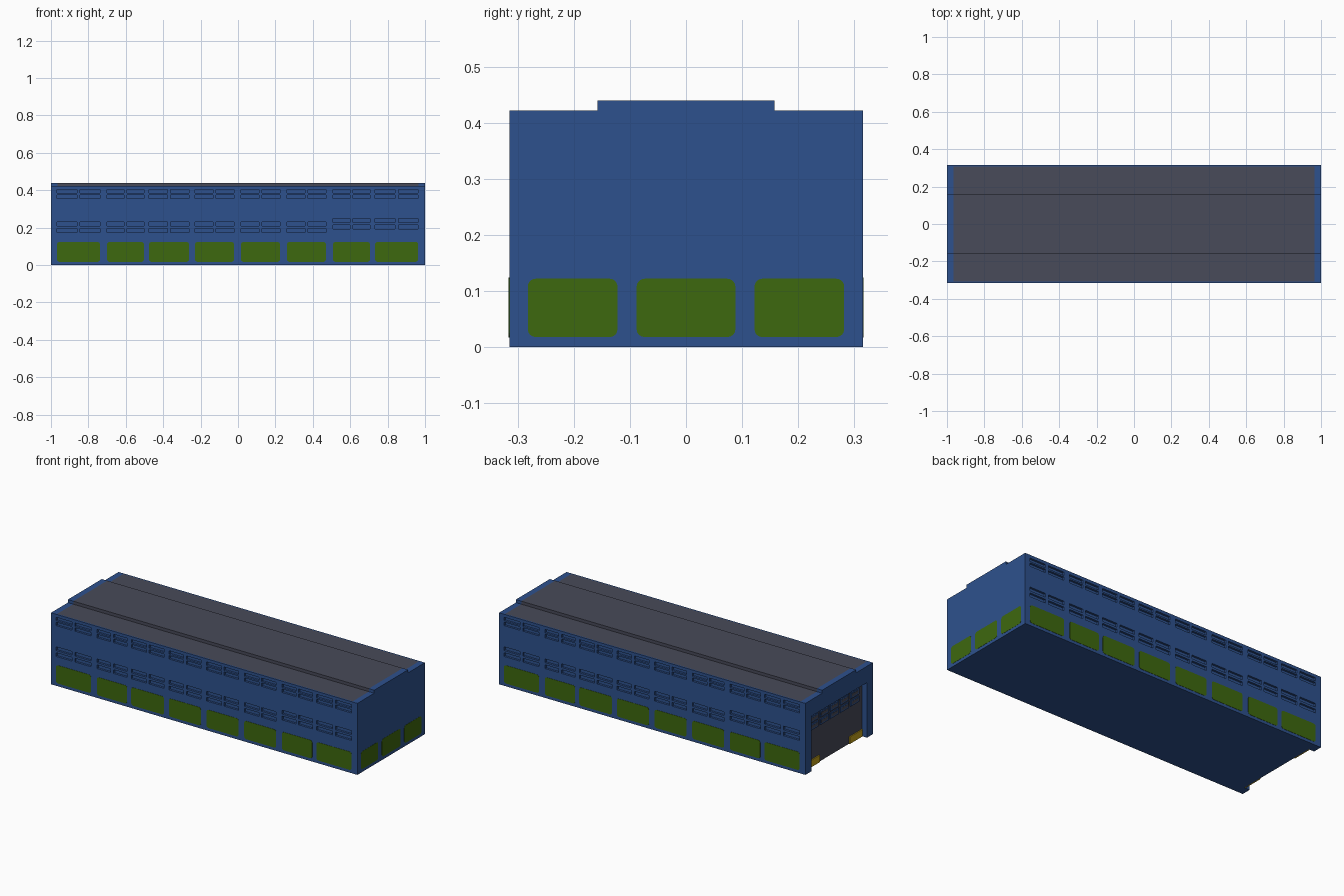
import bpy, bmesh, math
from mathutils import Vector, Matrix

if "Cube" in bpy.data.objects:
    bpy.data.objects.remove(bpy.data.objects["Cube"], do_unlink=True)


def material(name, rgb):
    m = bpy.data.materials.new(name)
    m.use_nodes = True
    m.diffuse_color = (*rgb, 1)
    m.node_tree.nodes["Principled BSDF"].inputs["Base Color"].default_value = (*rgb, 1)
    return m


BLUE = material("wall blue", (0.027, 0.083, 0.268))
GREY = material("roof grey", (0.065, 0.069, 0.100))
GREEN = material("panel green", (0.048, 0.138, 0.0045))
YELLOW = material("buffer yellow", (0.55, 0.36, 0.01))

HX, HY = 1.0, 0.315            # half length and half width
EAVE, RIDGE, STEP = 0.422, 0.44, 0.158
DOOR_Y, DOOR_Z, DOOR_X = 0.26, 0.325, -0.962


def finish(name, bm, *mats):
    bmesh.ops.recalc_face_normals(bm, faces=bm.faces)
    me = bpy.data.meshes.new(name)
    bm.to_mesh(me)
    bm.free()
    for m in mats:
        me.materials.append(m)
    ob = bpy.data.objects.new(name, me)
    bpy.context.collection.objects.link(ob)
    return ob


def add_box(bm, x0, x1, y0, y1, z0, z1):
    mat = Matrix.Translation(((x0 + x1) / 2, (y0 + y1) / 2, (z0 + z1) / 2)) @ \
        Matrix.Diagonal((x1 - x0, y1 - y0, z1 - z0, 1))
    bmesh.ops.create_cube(bm, size=1, matrix=mat)


def add_rounded_plate(bm, u0, u1, v0, v1, place, r=0.014, thick=0.0015):
    """Rounded rectangle in (u, v); place maps (u, v, height off the wall) to space."""
    pts = []
    for cu, cv, start in ((u1 - r, v1 - r, 0), (u0 + r, v1 - r, 90),
                          (u0 + r, v0 + r, 180), (u1 - r, v0 + r, 270)):
        for k in range(5):
            a = math.radians(start + k * 22.5)
            pts.append((cu + r * math.cos(a), cv + r * math.sin(a)))
    base = [bm.verts.new(place(u, v, 0)) for u, v in pts]
    top = [bm.verts.new(place(u, v, thick)) for u, v in pts]
    bm.faces.new(top)
    bm.faces.new(base[::-1])
    for i in range(len(pts)):
        j = (i + 1) % len(pts)
        bm.faces.new((base[i], base[j], top[j], top[i]))


# Hall body: stepped cross-section swept along x, roof faces grey between the ends
half = [(HY, 0), (HY, EAVE), (HY - 0.008, EAVE), (STEP, EAVE), (STEP, RIDGE)]
profile = half + [(-y, z) for y, z in reversed(half)]
bm = bmesh.new()
rings = [[bm.verts.new((x, y, z)) for y, z in profile] for x in (-HX, -0.965, 0.965, HX)]
n = len(profile)
for a, b in zip(rings, rings[1:]):
    for i in range(n):
        j = (i + 1) % n
        bm.faces.new((a[i], a[j], b[j], b[i]))
bm.faces.new(rings[0])
bm.faces.new(rings[-1])
for f in bm.faces:
    c = f.calc_center_median()
    if c.z > EAVE - 0.001 and abs(c.x) < 0.9 and abs(c.y) < HY - 0.006:
        f.material_index = 1
body = finish("hall_body", bm, BLUE, GREY)

# Bays along the long side: each holds one panel and two columns of windows
bays = [(-0.968, -0.738), (-0.70, -0.503), (-0.476, -0.262), (-0.23, -0.021),
        (0.016, 0.225), (0.262, 0.47), (0.508, 0.706), (0.733, 0.963)]

# Window slots and the door opening are cut out of the body
bm = bmesh.new()
for side in (1, -1):           # the back is the front turned half round
    for k, (a, b) in enumerate(bays):
        mid = (a + b) / 2
        lift = 0.02 if k >= 6 else 0
        for x0, x1 in ((a, mid - 0.009), (mid + 0.009, b)):
            for z0, z1 in ((0.355, 0.375), (0.384, 0.404),
                           (0.173 + lift, 0.195 + lift), (0.208 + lift, 0.23 + lift)):
                xs = sorted((side * x0, side * x1))
                ys = sorted((-side * (HY + 0.02), -side * (HY - 0.012)))
                add_box(bm, *xs, *ys, z0, z1)
add_box(bm, -1.1, DOOR_X, -DOOR_Y, DOOR_Y, -0.1, DOOR_Z)
cutter = finish("opening_cutter", bm, BLUE, GREY)
cutter.hide_render = True
mod = body.modifiers.new("openings", "BOOLEAN")
mod.operation, mod.solver, mod.object = "DIFFERENCE", "EXACT", cutter
bpy.context.view_layer.objects.active = body
bpy.ops.object.modifier_apply(modifier=mod.name)
bpy.data.objects.remove(cutter, do_unlink=True)

# Green panels on both long sides
for name, s in (("front_panels", 1), ("back_panels", -1)):
    bm = bmesh.new()
    for a, b in bays:
        add_rounded_plate(bm, a, b, 0.017, 0.124,
                          lambda u, v, h: Vector((s * u, -s * (HY + h), v)))
    finish(name, bm, GREEN)

# Green panels on the closed end
bm = bmesh.new()
for a, b in ((-0.282, -0.122), (-0.088, 0.088), (0.122, 0.282)):
    add_rounded_plate(bm, a, b, 0.018, 0.122, lambda u, v, h: Vector((HX - 0.0005 + h, u, v)))
finish("end_panels", bm, GREEN)

# Door leaf set back in the open end
bm = bmesh.new()
add_box(bm, DOOR_X - 0.004, DOOR_X + 0.002, -DOOR_Y, DOOR_Y, 0.001, DOOR_Z)
finish("door_leaf", bm, GREY)

# Blue window frames in the upper part of the door, with dark panes
frames, panes = bmesh.new(), bmesh.new()
X = DOOR_X - 0.004
for col in range(5):
    y = -0.19 + col * 0.095
    for z in (0.235, 0.28):
        add_box(frames, X - 0.005, X, y - 0.04, y + 0.04, z - 0.018, z + 0.018)
        add_box(panes, X - 0.006, X, y - 0.031, y + 0.031, z - 0.009, z + 0.009)
finish("door_window_frames", frames, BLUE)
finish("door_window_panes", panes, GREY)

# Yellow buffers at the foot of the door
bm = bmesh.new()
for s in (1, -1):
    ys = sorted((s * 0.14, s * DOOR_Y))
    add_box(bm, X - 0.006, X, *ys, 0.001, 0.042)
finish("door_buffers", bm, YELLOW)
